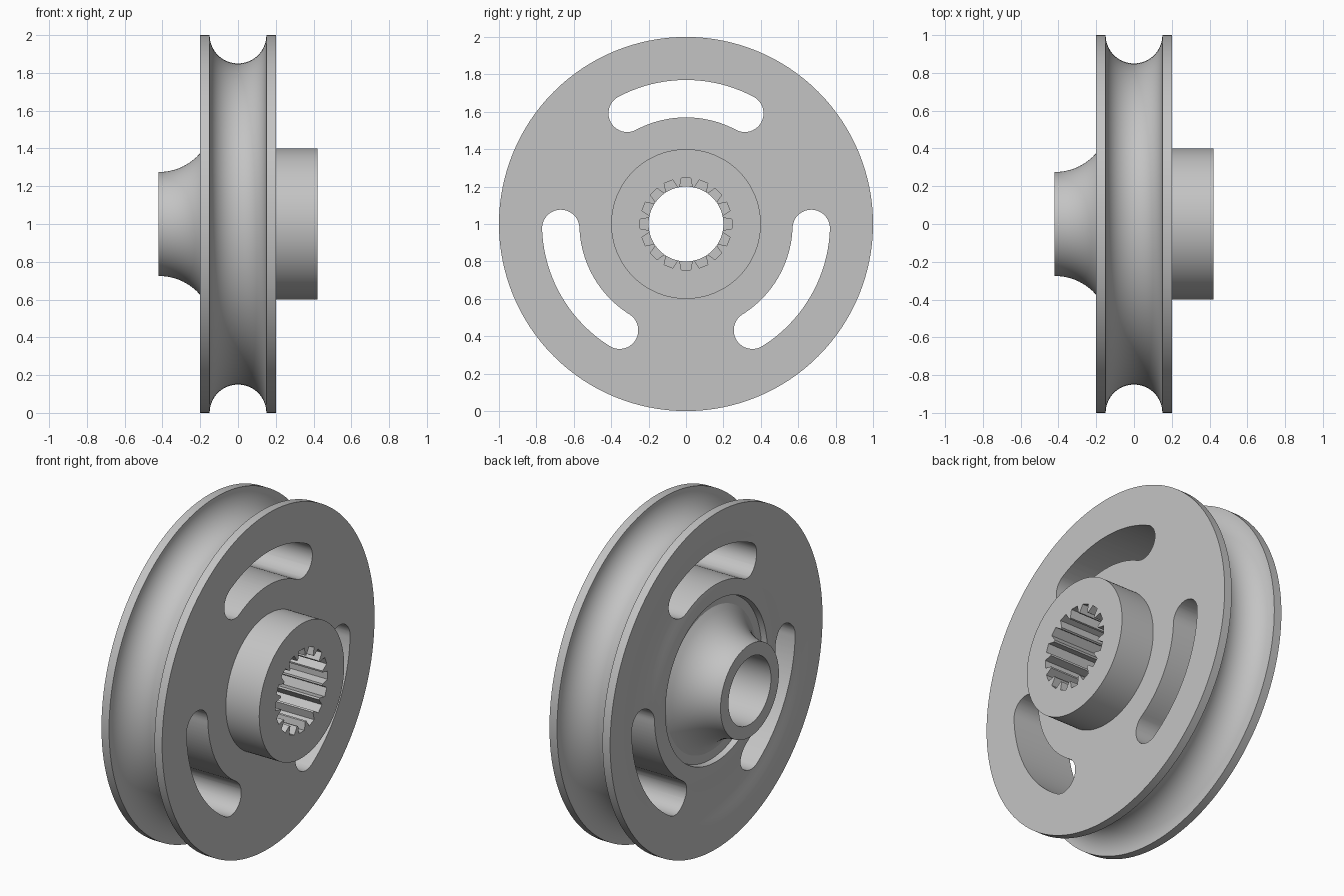
import bpy, bmesh, math
from math import sin, cos, pi, radians

if "Cube" in bpy.data.objects:
    bpy.data.objects.remove(bpy.data.objects["Cube"])

AXIS_Z = 1.0
steel = bpy.data.materials.new("grey metal")
steel.use_nodes = True
colour = (0.55, 0.55, 0.55, 1)
steel.diffuse_color = colour
steel.node_tree.nodes["Principled BSDF"].inputs["Base Color"].default_value = colour


def add_object(name, bm):
    bmesh.ops.recalc_face_normals(bm, faces=bm.faces)
    mesh = bpy.data.meshes.new(name)
    bm.to_mesh(mesh)
    bm.free()
    mesh.materials.append(steel)
    obj = bpy.data.objects.new(name, mesh)
    obj.location.z = AXIS_Z
    bpy.context.collection.objects.link(obj)
    return obj


def lathe(name, profile, steps=128):
    """Revolve a closed (x, radius) profile about the x axis."""
    bm = bmesh.new()
    rings = [[bm.verts.new((x, r * cos(2 * pi * i / steps), r * sin(2 * pi * i / steps)))
              for x, r in profile] for i in range(steps)]
    n = len(profile)
    for i in range(steps):
        a, b = rings[i], rings[(i + 1) % steps]
        for j in range(n):
            k = (j + 1) % n
            bm.faces.new((a[j], a[k], b[k], b[j]))
    return add_object(name, bm)


def prism(bm, outline, x0, x1):
    """Extrude a closed (y, z) outline along x."""
    lo = [bm.verts.new((x0, y, z)) for y, z in outline]
    hi = [bm.verts.new((x1, y, z)) for y, z in outline]
    bm.faces.new(lo)
    bm.faces.new(hi)
    for i in range(len(lo)):
        k = (i + 1) % len(lo)
        bm.faces.new((lo[i], lo[k], hi[k], hi[i]))


def polar(r, a, centre=(0, 0)):
    return (centre[0] + r * cos(a), centre[1] + r * sin(a))


def slot_outline(middle, spread=radians(28), r=0.67, w=0.1, steps=20):
    """Curved slot with round ends."""
    a0, a1 = middle - spread, middle + spread
    ts = [i / steps for i in range(steps + 1)]
    pts = [polar(r + w, a0 + (a1 - a0) * t) for t in ts]
    pts += [polar(w, a1 + pi * t, polar(r, a1)) for t in ts[1:-1]]
    pts += [polar(r - w, a1 + (a0 - a1) * t) for t in ts]
    pts += [polar(w, a0 + pi + pi * t, polar(r, a0)) for t in ts[1:-1]]
    return pts


# Pulley body: rope groove, plain hub, bore, flared hub and dished face
groove = [(0.15 * cos(pi - pi * i / 32), 1 - 0.15 * sin(pi * i / 32)) for i in range(33)]
flare_r, flare_x = 0.292, -0.42
flare = []
for i in range(15):
    dx = 0.255 * i / 14
    flare.append((flare_x + dx, 0.275 + flare_r - math.sqrt(flare_r ** 2 - dx ** 2)))
dish = [(-0.2 + 0.025 * sin(pi * i / 12) ** 2, 0.48 + 0.44 * i / 12) for i in range(13)]
profile = [(-0.2, 1)] + groove + [(0.2, 1), (0.2, 0.4), (0.42, 0.4), (0.42, 0.2), (-0.42, 0.2)]
profile += flare + [(-0.165, 0.475)] + dish
pulley = lathe("pulley_wheel", profile)

# Cutter: three curved slots through the web
bm = bmesh.new()
for i in range(3):
    prism(bm, slot_outline(pi / 2 + i * 2 * pi / 3), -0.5, 0.5)
slots = add_object("slot_cutter", bm)

# Cutter: sixteen tapered spline grooves in the bore, stopping short of the flared end
bm = bmesh.new()
for i in range(16):
    a = 2 * pi * i / 16
    shape = [(0.185, -0.036), (0.245, -0.025), (0.245, 0.025), (0.185, 0.036)]
    prism(bm, [(r * cos(a) - t * sin(a), r * sin(a) + t * cos(a)) for r, t in shape], -0.14, 0.5)
splines = add_object("spline_cutter", bm)

bpy.context.view_layer.objects.active = pulley
pulley.select_set(True)
for cutter in (slots, splines):
    cutter.hide_render = True
    mod = pulley.modifiers.new("cut", 'BOOLEAN')
    mod.operation = 'DIFFERENCE'
    mod.solver = 'EXACT'
    mod.object = cutter
    bpy.ops.object.modifier_apply(modifier=mod.name)
    bpy.data.objects.remove(cutter)

bpy.ops.object.shade_smooth_by_angle(angle=radians(30))
